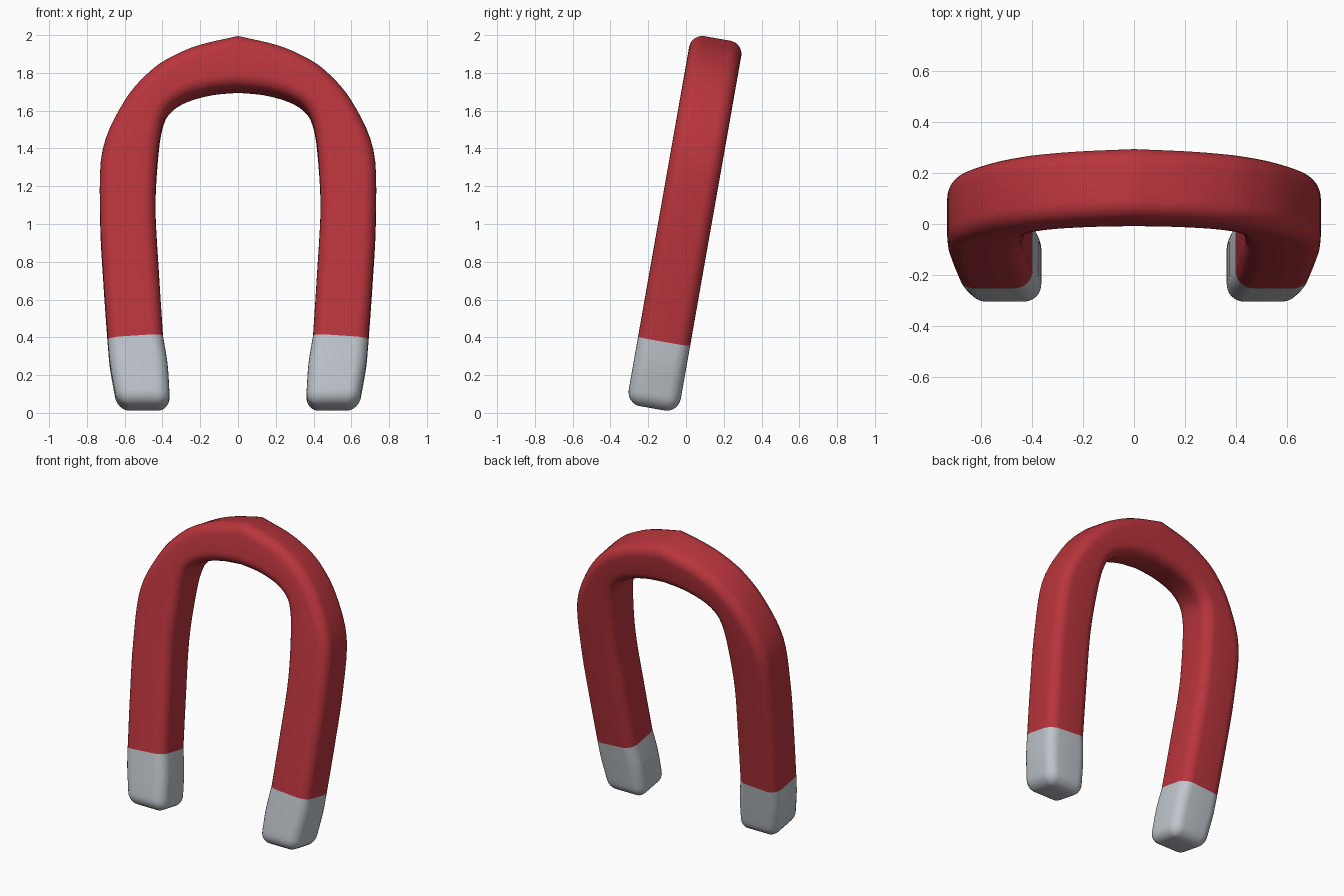
import bpy, bmesh, math
from mathutils import Vector

if "Cube" in bpy.data.objects:
    bpy.data.objects.remove(bpy.data.objects["Cube"])

TILT = math.radians(10)
DEPTH = 0.14       # half thickness, front to back
V0 = -0.18         # middle of the thickness in the tilted frame
R = 0.07           # edge rounding
SEG = 6


def material(name, rgb):
    m = bpy.data.materials.new(name)
    m.diffuse_color = (*rgb, 1)
    m.use_nodes = True
    m.node_tree.nodes["Principled BSDF"].inputs["Base Color"].default_value = m.diffuse_color
    return m


def section(outer, inner, inset=0.0):
    """Rounded rectangle spanning outer and inner point, leaning back by TILT."""
    o, i = Vector(outer), Vector(inner)
    c, d = (o + i) / 2, (o - i).normalized()
    a, b, r = (o - i).length / 2 - inset, DEPTH - inset, max(R - inset, 0.012)
    ring = []
    for k, (sx, sy) in enumerate(((1, 1), (-1, 1), (-1, -1), (1, -1))):
        for s in range(SEG + 1):
            t = (k + s / SEG) * math.pi / 2
            p = c + d * (sx * (a - r) + r * math.cos(t))
            v = V0 + sy * (b - r) + r * math.sin(t)
            ring.append((p.x, v * math.cos(TILT) + p.y * math.sin(TILT),
                         p.y * math.cos(TILT) - v * math.sin(TILT)))
    return ring


def smooth_path(rows, steps):
    """Catmull-Rom interpolation of rows of numbers."""
    rows = [Vector(r) for r in rows]
    pts = [rows[0] * 2 - rows[1]] + rows + [rows[-1] * 2 - rows[-2]]
    out = []
    for p0, p1, p2, p3 in zip(pts, pts[1:], pts[2:], pts[3:]):
        for s in range(steps):
            t = s / steps
            out.append(0.5 * (2 * p1 + (p2 - p0) * t + (2 * p0 - 5 * p1 + 4 * p2 - p3) * t * t
                              + (3 * p1 - p0 - 3 * p2 + p3) * t ** 3))
    return out + [rows[-1]]


def loft(name, rings, mat, cap_end=False):
    bm = bmesh.new()
    loops = [[bm.verts.new(p) for p in ring] for ring in rings]
    for l0, l1 in zip(loops, loops[1:]):
        for j in range(len(l0)):
            k = (j + 1) % len(l0)
            bm.faces.new((l0[j], l0[k], l1[k], l1[j]))
    if cap_end:
        bm.faces.new(loops[-1])
    bmesh.ops.recalc_face_normals(bm, faces=bm.faces)
    # the first quad of the section faces away from the section centre
    bm.faces.ensure_lookup_table()
    f = bm.faces[0]
    centre = sum((Vector(p) for p in rings[0]), Vector()) / len(rings[0])
    if f.normal.dot(f.calc_center_median() - centre) < 0:
        bmesh.ops.reverse_faces(bm, faces=bm.faces)
    me = bpy.data.meshes.new(name)
    bm.to_mesh(me)
    bm.free()
    ob = bpy.data.objects.new(name, me)
    bpy.context.collection.objects.link(ob)
    me.materials.append(mat)
    bpy.ops.object.select_all(action='DESELECT')
    ob.select_set(True)
    bpy.context.view_layer.objects.active = ob
    bpy.ops.object.shade_smooth_by_angle(angle=math.radians(22))
    mirror = ob.modifiers.new("Mirror", 'MIRROR')
    mirror.merge_threshold = 0.001
    return ob


red = material("red paint", (0.48, 0.035, 0.045))
grey = material("light grey metal", (0.52, 0.56, 0.60))

# Each row: outer x, outer height, inner x, inner height
arch = [(0.69, 0.35, 0.397, 0.37, ), (0.713, 0.68, 0.418, 0.70), (0.73, 1.02, 0.437, 1.07),
        (0.717, 1.37, 0.42, 1.38), (0.60, 1.635, 0.393, 1.53), (0.46, 1.798, 0.35, 1.60),
        (0.325, 1.884, 0.27, 1.651), (0.19, 1.937, 0.14, 1.688), (0, 1.981, 0, 1.702)]
tip = [(0.69, 0.35, 0.397, 0.37), (0.678, 0.22, 0.373, 0.22), (0.652, 0.07, 0.363, 0.07)]

# Red horseshoe body
loft("horseshoe_body", [section(r[:2], r[2:]) for r in smooth_path(arch, 5)], red)

# Grey pole tips with rounded ends
rings = [section(r[:2], r[2:]) for r in smooth_path(tip, 4)]
ox, oz, ix, iz = tip[-1]
for s in range(1, 7):
    t = s / 6 * math.pi / 2
    drop, shift = 0.077 * math.sin(t), -0.008 * math.sin(t)
    rings.append(section((ox + shift, oz - drop), (ix + shift, iz - drop), 0.072 * (1 - math.cos(t))))
loft("pole_tips", rings, grey, cap_end=True)
